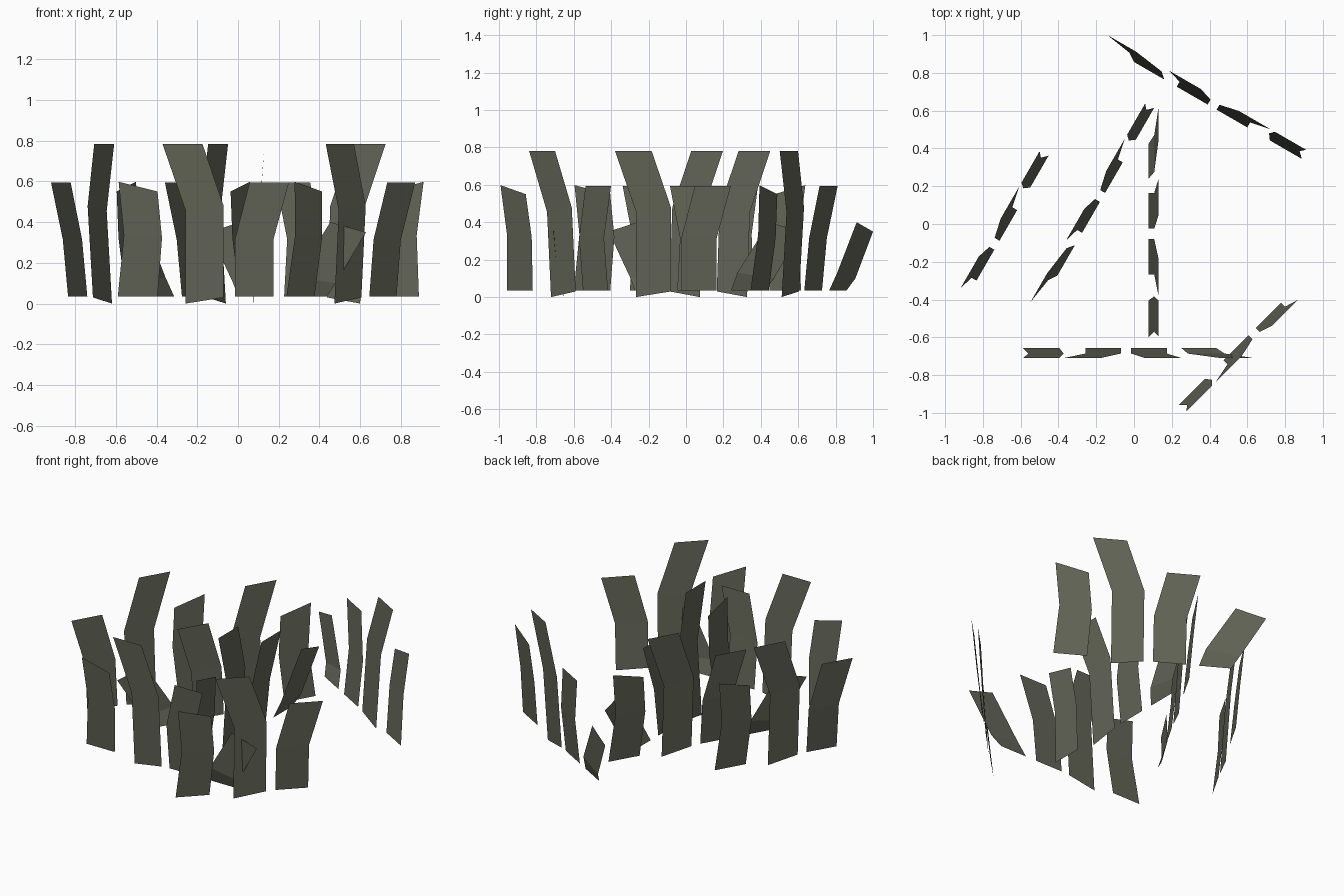
import bpy
from math import radians

# lean of a blade away from its row at bottom, fold and top
LEAN = (0.0, -0.03, -0.053)

# each blade: (left, z, right, z) at the bottom, fold and top
BLADES = [
    [(-0.59, 0.034, -0.395, 0.034), (-0.56, 0.335, -0.373, 0.32), (-0.586, 0.598, -0.395, 0.55)],
    [(-0.257, 0.0, -0.07, 0.03), (-0.257, 0.455, -0.07, 0.478), (-0.37, 0.782, -0.174, 0.782)],
    [(-0.015, 0.034, 0.174, 0.034), (-0.015, 0.315, 0.174, 0.315), (0.057, 0.595, 0.25, 0.595)],
    [(0.25, 0.034, 0.435, 0.034), (0.285, 0.13, 0.48, 0.10), (0.453, 0.40, 0.628, 0.35)],
]

# rows: name, x, y, turn in degrees, number of blades
ROWS = [
    ("front", 0.0, -0.656, 0, 4),
    ("middle", 0.077, -0.01, 90, 4),
    ("diagonal", -0.188, 0.104, 240, 4),
    ("left", -0.747, -0.149, 240, 3),
    ("back", 0.377, 0.64, 150, 4),
    ("right", 0.655, -0.54, 45, 3),
]

mat = bpy.data.materials.new("dark_grass")
mat.diffuse_color = (0.125, 0.13, 0.095, 1)


def grass_row(name, x, y, turn, count):
    verts, faces = [], []
    for blade in BLADES[:count]:
        b = len(verts)
        for (l, zl, r, zr), v in zip(blade, LEAN):
            verts += [(l, v, zl), (r, v, zr)]
        faces += [(b, b + 1, b + 3, b + 2), (b + 2, b + 3, b + 5, b + 4)]
    mesh = bpy.data.meshes.new(name)
    mesh.from_pydata(verts, [], faces)
    mesh.materials.append(mat)
    obj = bpy.data.objects.new(name, mesh)
    obj.location = (x, y, 0)
    obj.rotation_euler.z = radians(turn)
    bpy.context.collection.objects.link(obj)


# rows of folded grass blades
for name, *place in ROWS:
    grass_row(name + "_grass_row", *place)
